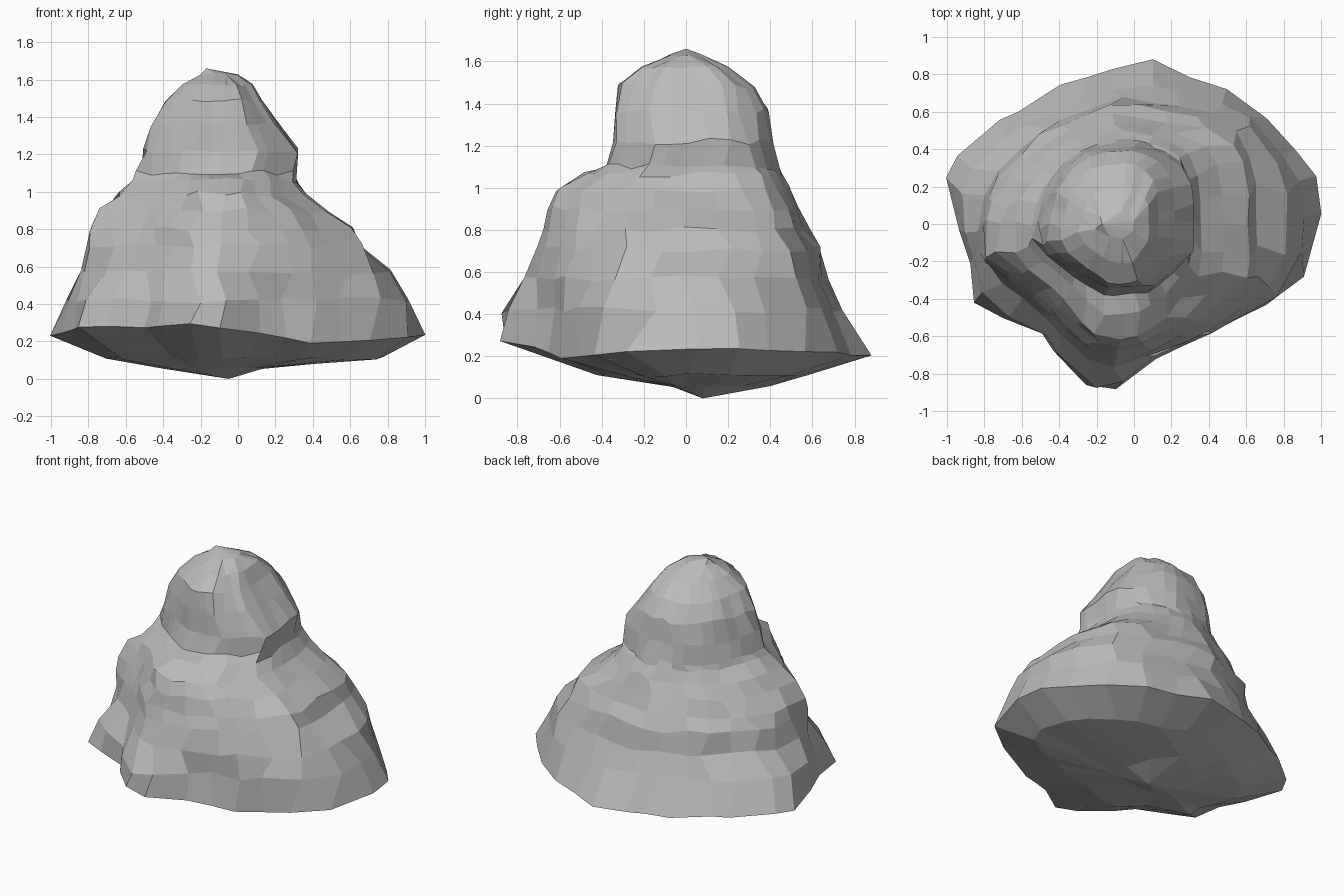
import bpy, bmesh, random
from math import cos, sin, tau
from mathutils import Vector

random.seed(4)
if "Cube" in bpy.data.objects:
    bpy.data.objects.remove(bpy.data.objects["Cube"], do_unlink=True)

SIDES = 28
RIM = 2
CENTRE = Vector((-0.08, 0.0))

# Cross-section outlines: wide foot, shouldered middle, narrow peak
FOOT = [(-1, .23), (-.9, .45), (-.6, .62), (-.35, .77), (.1, .89), (.28, .79), (.47, .75),
        (.8, .48), (1, .18), (.95, -.13), (.88, -.28), (.7, -.42), (.4, -.57), (.12, -.7),
        (0, -.84), (-.2, -.88), (-.35, -.77), (-.5, -.56), (-.8, -.46), (-.88, -.38), (-.87, -.2)]
MIDDLE = [(-.82, -.13), (-.72, .2), (-.49, .46), (-.18, .6), (-.1, .64), (.48, .53), (.6, .3),
          (.62, -.26), (.37, -.5), (.1, -.64), (-.16, -.68), (-.26, -.63), (-.48, -.4)]
PEAK = [(-.5, -.08), (-.43, .2), (-.28, .38), (.02, .42), (.24, .33), (.31, .22), (.32, -.15),
        (.1, -.36), (-.15, -.37), (-.42, -.2)]

# Each level: height, outline (0 foot, 1 middle, 2 peak), left, right, front, back
LEVELS = [
    (.06, 0, -.4, .13, -.09, .4),
    (.11, 0, -.7, .78, -.42, .6),
    (.25, 0, -1, 1, -.88, .88),
    (.42, .35, -.92, .92, -.88, .74),
    (.57, .75, -.83, .81, -.76, .67),
    (.71, 1, -.82, .66, -.71, .64),
    (.8, 1, -.79, .62, -.68, .59),
    (.9, 1.1, -.73, .48, -.65, .54),
    (.99, 1.2, -.64, .36, -.62, .5),
    (1.06, 1.5, -.56, .31, -.48, .46),
    (1.1, 1.9, -.54, .31, -.38, .44),
    (1.22, 2, -.5, .32, -.35, .42),
    (1.36, 2, -.46, .22, -.34, .4),
    (1.48, 2, -.39, .13, -.32, .33),
    (1.57, 2, -.3, .08, -.21, .2),
    (1.63, 2, -.21, 0, -.08, .07),
]


def ray_radius(outline, direction):
    """Distance from the centre to the outline along a direction."""
    best = 0
    for a, b in zip(outline, outline[1:] + outline[:1]):
        a, b = Vector(a) - CENTRE, Vector(b) - CENTRE
        edge = b - a
        det = direction.cross(edge)
        if abs(det) > 1e-9:
            along, t = a.cross(edge) / det, a.cross(direction) / det
            if along > 0 and -1e-6 <= t <= 1 + 1e-6:
                best = max(best, along)
    return best


def fit(value, low, high, centre, new_low, new_high):
    """Stretch each half of an outline to a wanted extent."""
    if value < 0:
        return centre + value / low * (new_low - centre)
    return centre + value / high * (new_high - centre)


def lobe(point, x, y, power):
    """Influence that fades away from one horizontal direction."""
    return max(0, point.normalized().dot(Vector((x, y)))) ** power


def ring(level, index):
    height, blend, left, right, front, back = level
    lower, upper = (FOOT, MIDDLE) if blend < 1 else (MIDDLE, PEAK)
    mix = blend if blend < 1 else blend - 1
    points = []
    for i in range(SIDES):
        angle = tau * (i + random.uniform(-.25, .25) + .15 * (index % 2)) / SIDES
        d = Vector((cos(angle), sin(angle)))
        points.append(d * ((1 - mix) * ray_radius(lower, d) + mix * ray_radius(upper, d)))
    xs, ys = [p.x for p in points], [p.y for p in points]
    rough = .008 if index <= RIM or index > 13 else .016
    result = []
    for p in points:
        x = fit(p.x, min(xs), max(xs), CENTRE.x, left, right)
        y = fit(p.y, min(ys), max(ys), CENTRE.y, front, back)
        scale = 1 + random.uniform(-rough, rough)
        z = height + random.uniform(-rough, rough)
        if index == RIM:
            # The rim tilts back and dips at the front left corner
            z -= .05 * y + .09 * lobe(p, .7, -.7, 5)
        elif index == RIM + 1:
            # Undercut below the front bulge
            scale -= .08 * lobe(p, .4, -.92, 24)
        result.append((x * scale, y * scale, z))
    return result


# Loft the boulder and close it with a point above and below
bm = bmesh.new()
rings = [[bm.verts.new(p) for p in ring(level, i)] for i, level in enumerate(LEVELS)]
bottom = bm.verts.new((-.05, .08, 0))
top = bm.verts.new((-.17, 0, 1.66))
for i in range(SIDES):
    j = (i + 1) % SIDES
    bm.faces.new((bottom, rings[0][j], rings[0][i]))
    bm.faces.new((top, rings[-1][i], rings[-1][j]))
    for low, high in zip(rings, rings[1:]):
        bm.faces.new((low[i], low[j], high[j], high[i]))

# Merge the crowded points of the smallest rings into broad facets
for small_ring, distance in ((rings[0], .09), (rings[-1], .05)):
    bmesh.ops.remove_doubles(bm, verts=small_ring, dist=distance)
bmesh.ops.recalc_face_normals(bm, faces=bm.faces)
mesh = bpy.data.meshes.new("boulder")
bm.to_mesh(mesh)
bm.free()
boulder = bpy.data.objects.new("boulder", mesh)
bpy.context.collection.objects.link(boulder)

# Plain grey stone
stone = bpy.data.materials.new("grey_stone")
stone.use_nodes = True
colour = (.5, .5, .5, 1)
stone.diffuse_color = colour
stone.node_tree.nodes["Principled BSDF"].inputs["Base Color"].default_value = colour
mesh.materials.append(stone)
